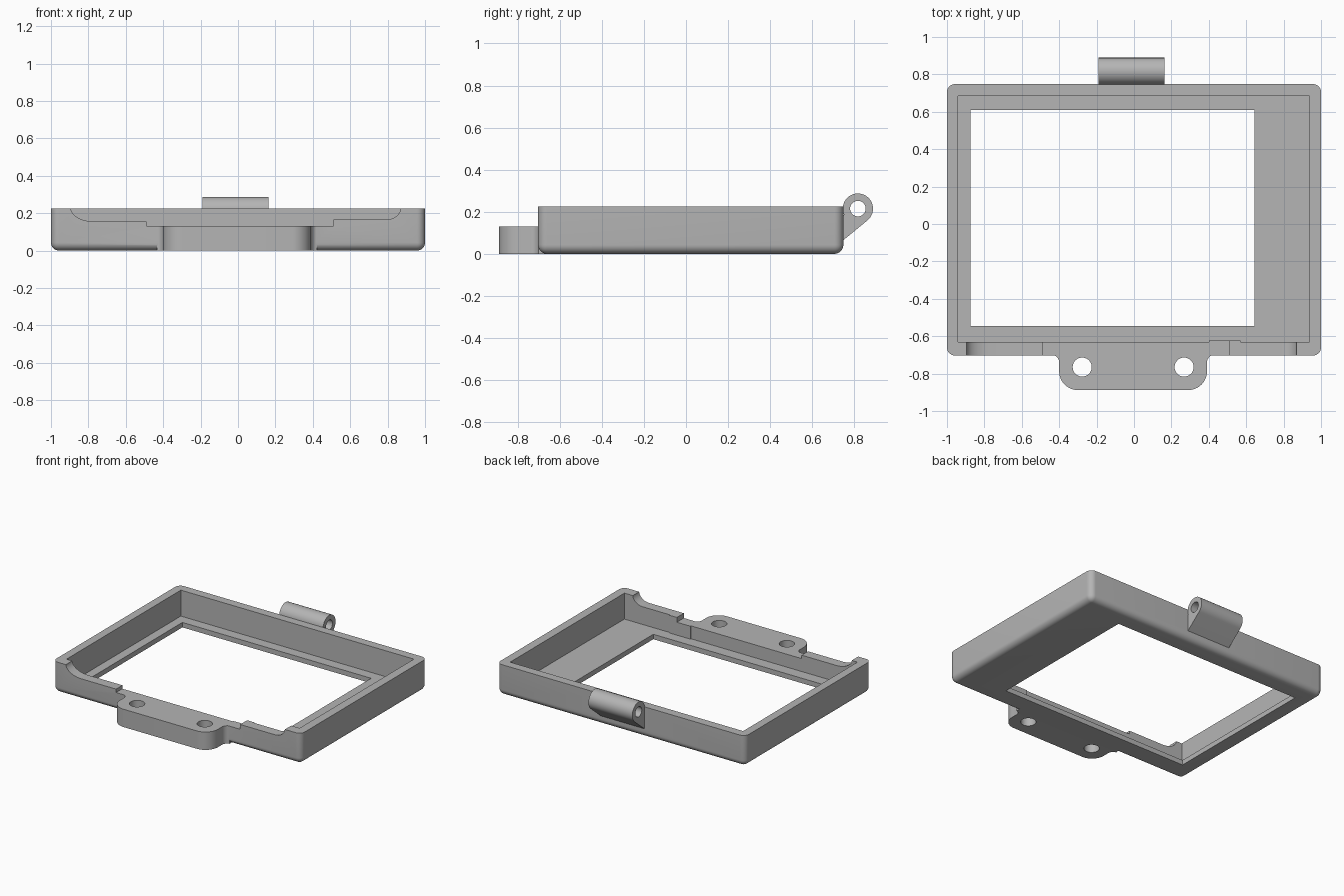
import bpy, bmesh
from math import cos, sin, radians
from mathutils import Vector

cube = bpy.data.objects.get("Cube")
if cube:
    bpy.data.objects.remove(cube, do_unlink=True)

grey = bpy.data.materials.new("grey_plastic")
grey.use_nodes = True
colour = (0.46, 0.46, 0.46, 1)
grey.diffuse_color = colour
grey.node_tree.nodes["Principled BSDF"].inputs["Base Color"].default_value = colour


def make_object(name, bm):
    bmesh.ops.recalc_face_normals(bm, faces=bm.faces[:])
    mesh = bpy.data.meshes.new(name)
    bm.to_mesh(mesh)
    bm.free()
    mesh.materials.append(grey)
    obj = bpy.data.objects.new(name, mesh)
    bpy.context.collection.objects.link(obj)
    return obj


def box_mesh(low, high):
    bm = bmesh.new()
    bmesh.ops.create_cube(bm, size=1)
    for v in bm.verts:
        v.co = Vector([(a + b) / 2 + c * (b - a) for a, b, c in zip(low, high, v.co)])
    return bm


def box(name, low, high):
    return make_object(name, box_mesh(low, high))


def prism(name, points, axis, start, end):
    """Extrude a flat outline along the x, y or z axis."""
    def place(a, b):
        co = [a, b]
        co.insert(axis, start)
        return co
    bm = bmesh.new()
    face = bm.faces.new([bm.verts.new(place(a, b)) for a, b in points])
    new = bmesh.ops.extrude_face_region(bm, geom=[face])["geom"]
    shift = Vector((0, 0, 0))
    shift[axis] = end - start
    bmesh.ops.translate(bm, verts=[g for g in new if isinstance(g, bmesh.types.BMVert)], vec=shift)
    return make_object(name, bm)


def arc(ca, cb, ra, rb, first, last, steps=12):
    angles = [radians(first + (last - first) * i / steps) for i in range(steps + 1)]
    return [(ca + ra * cos(t), cb + rb * sin(t)) for t in angles]


def combine(target, other, operation):
    mod = target.modifiers.new(operation, "BOOLEAN")
    mod.operation, mod.object, mod.solver = operation, other, "EXACT"
    with bpy.context.temp_override(object=target, active_object=target):
        bpy.ops.object.modifier_apply(modifier=mod.name)
    bpy.data.objects.remove(other, do_unlink=True)


# Tray with rounded uprights and rounded underside
bm = box_mesh((-1, -0.703, 0), (1, 0.748, 0.225))
edges = [e for e in bm.edges if not all(v.co.z > 0.2 for v in e.verts)]
bmesh.ops.bevel(bm, geom=edges, offset=0.043, segments=8, profile=0.5, affect="EDGES")
frame = make_object("bezel_frame", bm)

# Mounting tab with flared root and rounded outer corners
tab = [(-0.43, -0.66)]
tab += arc(-0.44, -0.74, 0.04, 0.04, 80, 0, 6)
tab += arc(-0.30, -0.788, 0.10, 0.10, 180, 270)
tab += arc(0.29, -0.788, 0.10, 0.10, 270, 360)
tab += arc(0.43, -0.74, 0.04, 0.04, 180, 100, 6)
tab += [(0.42, -0.66)]
combine(frame, prism("mounting_tab", tab, 2, 0, 0.2), "UNION")

# Hollow interior and inner wall pad
combine(frame, box("cavity", (-0.94, -0.63, 0.036), (0.937, 0.685, 0.4)), "DIFFERENCE")
combine(frame, box("inner_pad", (0.40, -0.66, 0.02), (0.57, -0.623, 0.2)), "UNION")

# Off-centre screen opening
combine(frame, box("window", (-0.875, -0.545, -0.1), (0.645, 0.61, 0.2)), "DIFFERENCE")

# Stepped and curved cut along the front wall
cut = [(-0.895, 0.3)]
cut += arc(-0.77, 0.23, 0.125, 0.075, 180, 270)
cut += [(-0.49, 0.155), (-0.49, 0.13), (0.51, 0.13), (0.51, 0.165)]
cut += arc(0.79, 0.23, 0.08, 0.065, 270, 360)
cut += [(0.87, 0.3)]
combine(frame, prism("front_cut", cut, 1, -1.1, -0.6), "DIFFERENCE")

# Screw holes in the tab
for x in (-0.277, 0.268):
    hole = arc(x, -0.765, 0.051, 0.051, 0, 350, 35)
    combine(frame, prism("screw_hole", hole, 2, -0.1, 0.3), "DIFFERENCE")

# Hinge barrel with a sloped support on the back wall
hinge = [(0.72, 0.044), (0.748, 0.065)]
hinge += arc(0.817, 0.215, 0.072, 0.072, -51, 205, 32)
hinge += [(0.72, 0.18)]
barrel = prism("hinge_barrel", hinge, 0, -0.19, 0.163)
pin = arc(0.817, 0.215, 0.037, 0.037, 0, 350, 35)
combine(barrel, prism("pin_hole", pin, 0, -0.4, 0.4), "DIFFERENCE")
combine(frame, barrel, "UNION")

# Smooth the curves, keep the edges crisp
bpy.ops.object.select_all(action="DESELECT")
frame.select_set(True)
bpy.context.view_layer.objects.active = frame
bpy.ops.object.shade_smooth_by_angle(angle=radians(30))
